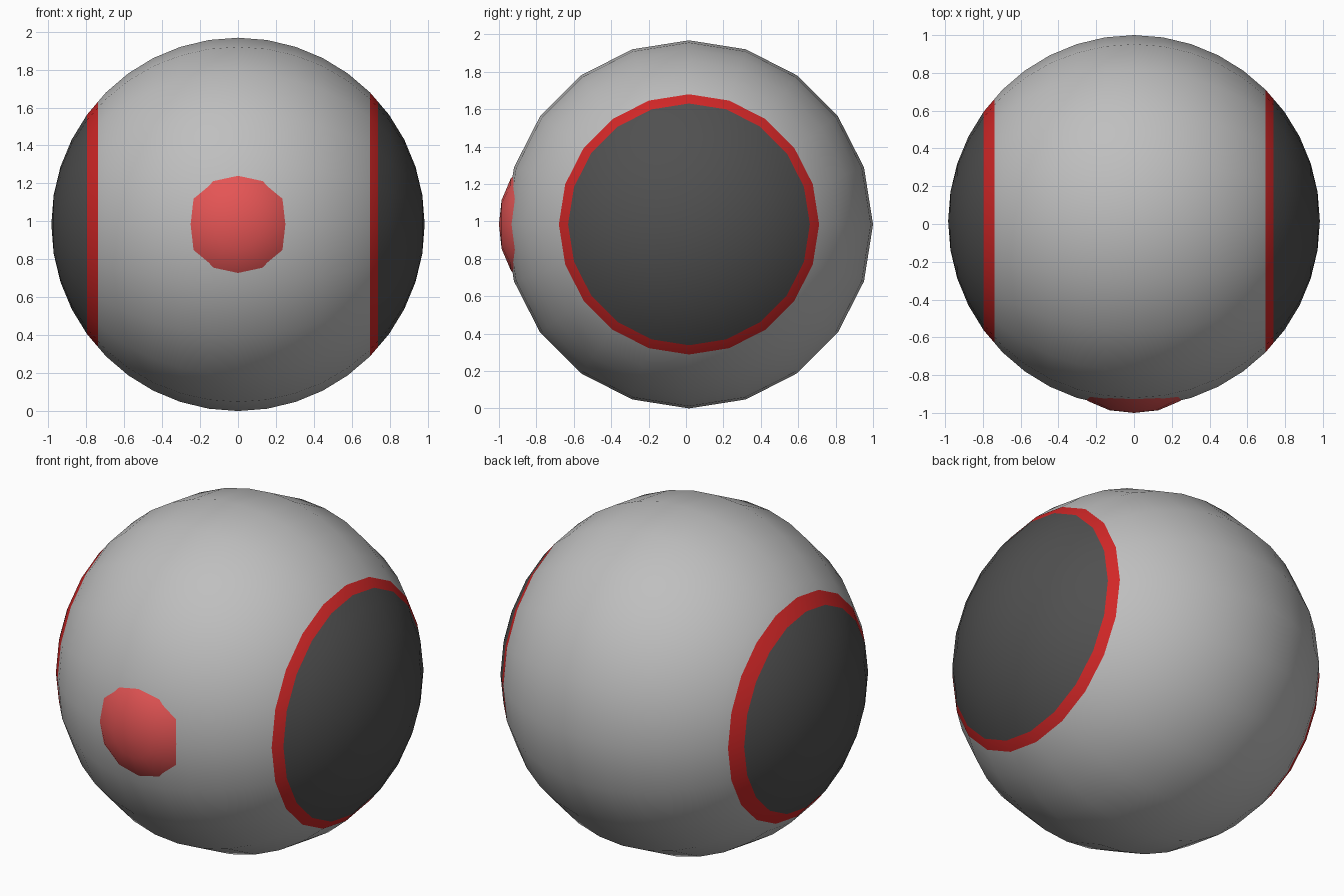
import bpy, bmesh
from math import radians, sin, cos, pi
from mathutils import Matrix, Vector

cube = bpy.data.objects.get("Cube")
if cube:
    bpy.data.objects.remove(cube)

R = 0.984
CENTRE = Vector((0, 0.016, R))


def material(name, rgb):
    m = bpy.data.materials.new(name)
    m.use_nodes = True
    col = (*rgb, 1)
    m.diffuse_color = col
    m.node_tree.nodes["Principled BSDF"].inputs["Base Color"].default_value = col
    return m


def make_object(name, bm, materials, location):
    bmesh.ops.recalc_face_normals(bm, faces=bm.faces)
    for f in bm.faces:
        f.smooth = True
    me = bpy.data.meshes.new(name)
    bm.to_mesh(me)
    bm.free()
    for m in materials:
        me.materials.append(m)
    ob = bpy.data.objects.new(name, me)
    ob.location = location
    bpy.context.collection.objects.link(ob)
    return ob


grey = material("light grey", (0.52, 0.52, 0.52))
dark = material("dark grey", (0.08, 0.08, 0.08))
red = material("trim red", (0.64, 0.02, 0.02))
nose_red = material("nose red", (0.78, 0.09, 0.09))

# Ball with its poles to the sides, cut where the trim meets the side caps
bm = bmesh.new()
bmesh.ops.create_uvsphere(bm, u_segments=20, v_segments=20, radius=R,
                          matrix=Matrix.Rotation(radians(90), 4, 'Y'))
CUT = 0.738
for x in (-CUT, CUT):
    bmesh.ops.bisect_plane(bm, geom=bm.verts[:] + bm.edges[:] + bm.faces[:],
                           plane_co=(x, 0, 0), plane_no=(1, 0, 0))

# Trim is outside the cap line on the right and inside it on the left
left_edge, right_edge = R * sin(pi / 4), -R * sin(radians(54))
for f in bm.faces:
    x = f.calc_center_median().x
    if left_edge < x < CUT or right_edge < x < -CUT:
        f.material_index = 2
    elif x > CUT or x < right_edge:
        f.material_index = 1
make_object("ball_body", bm, (grey, dark, red), CENTRE)

# Shallow domed nose, its rim sunk into the ball
bm = bmesh.new()
rings = []
for r, y in ((0.13, -0.986), (0.245, -0.937), (0.30, -0.89)):
    rings.append([bm.verts.new((r * cos(a), y, r * sin(a)))
                  for a in (i * pi / 6 for i in range(12))])
tip = bm.verts.new((0, -1, 0))
for i in range(12):
    j = (i + 1) % 12
    bm.faces.new((tip, rings[0][i], rings[0][j]))
    for a, b in zip(rings, rings[1:]):
        bm.faces.new((a[i], b[i], b[j], a[j]))
make_object("nose", bm, (nose_red,), (0, 0, R))
